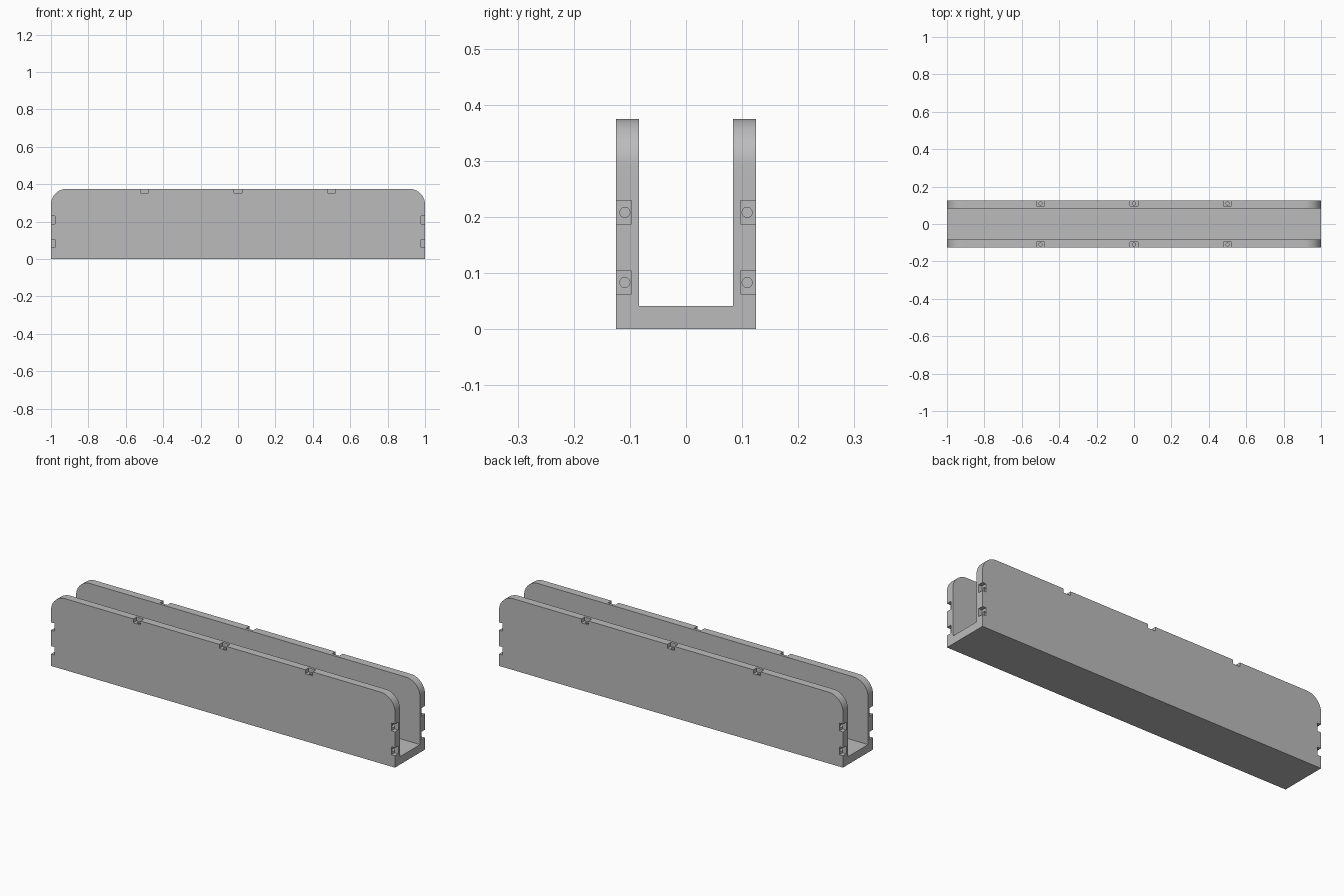
import bpy, bmesh, math
from mathutils import Matrix, Vector

if "Cube" in bpy.data.objects:
    bpy.data.objects.remove(bpy.data.objects["Cube"], do_unlink=True)

U = 1 / 24                      # wall thickness
LENGTH, WIDTH, HEIGHT = 48 * U, 6 * U, 9 * U
HOLE_R, HOLE_DEPTH = 0.009, 0.03
NOTCH_DEPTH, NOTCH_Y = U / 2, 0.097

grey = bpy.data.materials.new("plain grey")
grey.use_nodes = True
grey.diffuse_color = (0.5, 0.5, 0.5, 1)
grey.node_tree.nodes["Principled BSDF"].inputs["Base Color"].default_value = grey.diffuse_color


def make_object(name, bm):
    bmesh.ops.recalc_face_normals(bm, faces=bm.faces)
    mesh = bpy.data.meshes.new(name)
    bm.to_mesh(mesh)
    bm.free()
    mesh.materials.append(grey)
    obj = bpy.data.objects.new(name, mesh)
    bpy.context.collection.objects.link(obj)
    return obj


def add_box(bm, low, high):
    low, high = Vector(low), Vector(high)
    size = Matrix.Diagonal((*(high - low), 1))
    bmesh.ops.create_cube(bm, size=1, matrix=Matrix.Translation((low + high) / 2) @ size)


def add_hole(bm, end, axis):
    # Cylinder running inward from inside the notch
    start = Vector(end) + axis * NOTCH_DEPTH / 2
    stop = Vector(end) + axis * (NOTCH_DEPTH + HOLE_DEPTH)
    turn = axis.to_track_quat('Z', 'Y').to_matrix().to_4x4()
    bmesh.ops.create_cone(bm, cap_ends=True, segments=24, radius1=HOLE_R, radius2=HOLE_R,
                          depth=(stop - start).length,
                          matrix=Matrix.Translation((start + stop) / 2) @ turn)


# Body: side outline with two rounded top corners, extruded across the width
bm = bmesh.new()
radius = 2 * U
outline = [(-LENGTH / 2, 0), (LENGTH / 2, 0)]
for side, first in ((1, 0), (-1, 90)):
    for i in range(17):
        a = math.radians(first + 90 * i / 16)
        outline.append((side * (LENGTH / 2 - radius) + radius * math.cos(a),
                        HEIGHT - radius + radius * math.sin(a)))
face = bm.faces.new([bm.verts.new((x, -WIDTH / 2, z)) for x, z in outline])
new = bmesh.ops.extrude_face_region(bm, geom=[face])["geom"]
bmesh.ops.translate(bm, vec=(0, WIDTH, 0), verts=[v for v in new if isinstance(v, bmesh.types.BMVert)])
body = make_object("channel_body", bm)

# Open channel between the walls
channel = bmesh.new()
add_box(channel, (-2, -WIDTH / 2 + U, U), (2, WIDTH / 2 - U, 1))

# Notches with a round hole, on the top edges and both ends of each wall
notches, holes = bmesh.new(), bmesh.new()
h, over = U / 2, 0.01
for s in (-1, 1):
    y0, y1 = sorted((s * NOTCH_Y, s * (WIDTH / 2 + over)))
    hole_y = s * 0.109
    for x in (-0.5, 0, 0.5):
        add_box(notches, (x - h, y0, HEIGHT - NOTCH_DEPTH), (x + h, y1, HEIGHT + over))
        add_hole(holes, (x, hole_y, HEIGHT), Vector((0, 0, -1)))
    for e in (-1, 1):
        x0, x1 = sorted((e * (LENGTH / 2 - NOTCH_DEPTH), e * (LENGTH / 2 + over)))
        for z in (2 * U, 5 * U):
            add_box(notches, (x0, y0, z - h), (x1, y1, z + h))
            add_hole(holes, (e * LENGTH / 2, hole_y, z), Vector((-e, 0, 0)))

# Cut everything out of the body
bpy.ops.object.select_all(action='DESELECT')
body.select_set(True)
bpy.context.view_layer.objects.active = body
for name, cut in (("channel", channel), ("notches", notches), ("holes", holes)):
    cutter = make_object(name + "_cutter", cut)
    cutter.hide_render = True
    mod = body.modifiers.new(name, 'BOOLEAN')
    mod.operation, mod.solver, mod.object = 'DIFFERENCE', 'EXACT', cutter
    bpy.ops.object.modifier_apply(modifier=name)
    bpy.data.objects.remove(cutter, do_unlink=True)

bpy.ops.object.shade_smooth_by_angle(angle=math.radians(30))
